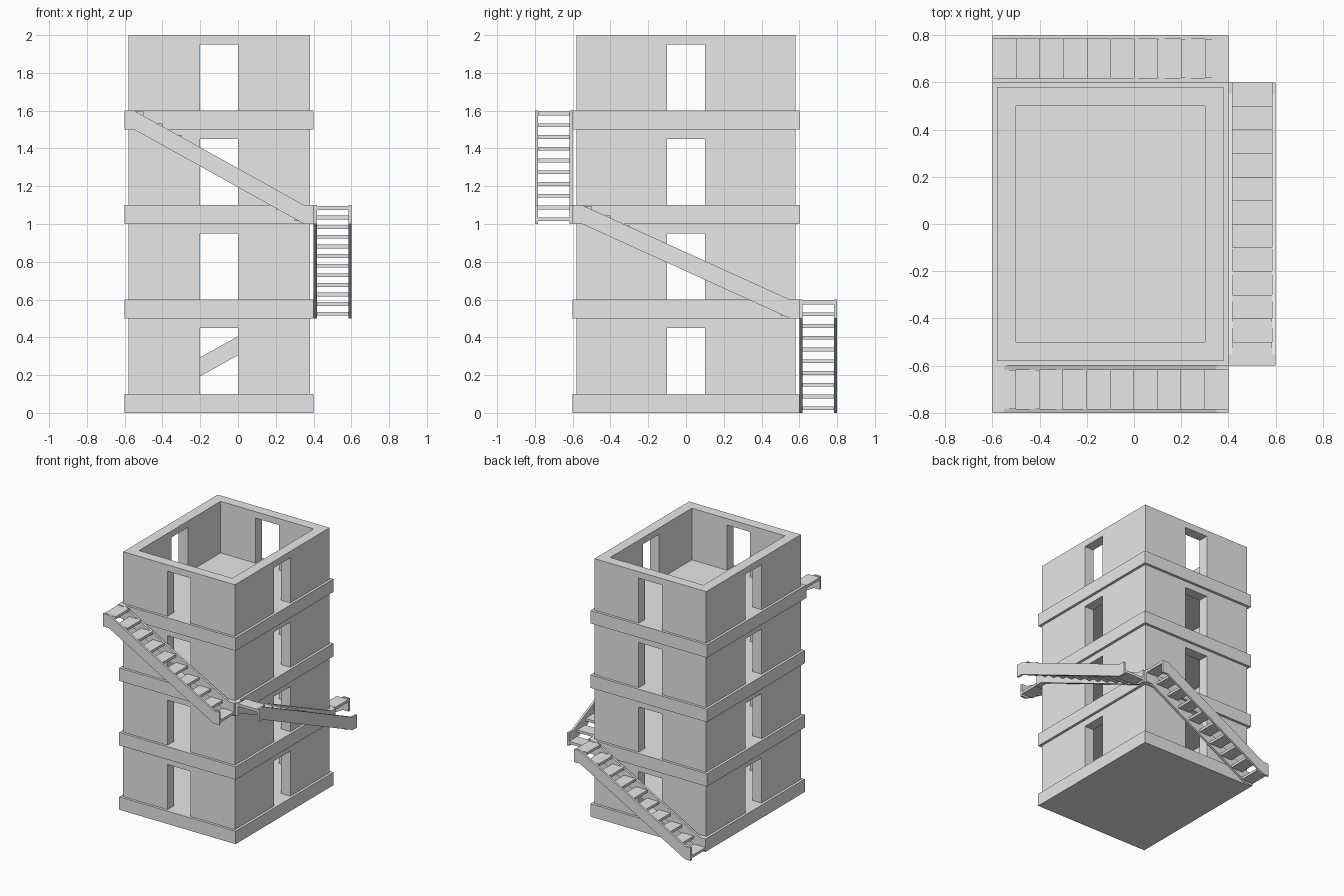
import bpy
import bmesh
from mathutils import Matrix, Vector

if "Cube" in bpy.data.objects:
    bpy.data.objects.remove(bpy.data.objects["Cube"], do_unlink=True)

# One plain grey for the whole building
grey = bpy.data.materials.new("plain_grey")
grey.use_nodes = True
grey.diffuse_color = (0.8, 0.8, 0.8, 1)
grey.node_tree.nodes["Principled BSDF"].inputs["Base Color"].default_value = (0.8, 0.8, 0.8, 1)

CENTRE_X = -0.1
STOREY = 0.5
SLAB = 0.1


def finish(name, bm):
    bmesh.ops.recalc_face_normals(bm, faces=bm.faces)
    mesh = bpy.data.meshes.new(name)
    bm.to_mesh(mesh)
    bm.free()
    mesh.materials.append(grey)
    obj = bpy.data.objects.new(name, mesh)
    bpy.context.collection.objects.link(obj)
    return obj


def add_box(bm, lo, hi):
    lo, hi = Vector(lo), Vector(hi)
    matrix = Matrix.Translation((lo + hi) / 2) @ Matrix.Diagonal((hi - lo).to_4d())
    bmesh.ops.create_cube(bm, size=1, matrix=matrix)


def box(name, lo, hi):
    bm = bmesh.new()
    add_box(bm, lo, hi)
    return finish(name, bm)


def centred_box(name, width, depth, z0, z1):
    return box(name, (CENTRE_X - width / 2, -depth / 2, z0),
               (CENTRE_X + width / 2, depth / 2, z1))


def cut(obj, cutter):
    mod = obj.modifiers.new("opening", 'BOOLEAN')
    mod.operation = 'DIFFERENCE'
    mod.solver = 'EXACT'
    mod.object = cutter
    cutter.hide_render = True
    bpy.context.view_layer.objects.active = obj
    bpy.ops.object.modifier_apply(modifier=mod.name)
    bpy.data.objects.remove(cutter, do_unlink=True)


# Walls of one storey: hollow, with a doorway through all four sides
walls = centred_box("storey_walls", 0.96, 1.16, SLAB, STOREY)
cut(walls, centred_box("room_cutter", 0.8, 1.0, 0, 0.7))
cut(walls, centred_box("front_door_cutter", 0.2, 2, 0, 0.45))
cut(walls, centred_box("side_door_cutter", 2, 0.2, 0, 0.45))

# Repeat the storey and lay a projecting floor slab under each
for level in range(4):
    z = level * STOREY
    centred_box("floor_slab", 1.0, 1.2, z, z + SLAB)
    if level:
        upper = walls.copy()
        upper.location.z = z
        bpy.context.collection.objects.link(upper)


def stair(name, length, steps, matrix):
    """Flight rising along local +x from the origin, 0.2 wide along +y."""
    run = 0.05
    outline = [(0, 0), (run, 0), (length - run, STOREY), (length, STOREY),
               (length, STOREY + SLAB), (length - run, STOREY + SLAB),
               (run, SLAB), (0, SLAB)]
    # Two stringers with level ends
    bm = bmesh.new()
    for y, thick in ((0, 0.018), (0.184, 0.016)):
        face = bm.faces.new([bm.verts.new((x, y, z)) for x, z in outline])
        side = bmesh.ops.extrude_face_region(bm, geom=[face])["geom"]
        moved = [v for v in side if isinstance(v, bmesh.types.BMVert)]
        bmesh.ops.translate(bm, verts=moved, vec=(0, thick, 0))
    bm.transform(matrix)
    finish(name + "_stringers", bm)
    # Open treads between them
    bm = bmesh.new()
    tread = length / steps
    for i in range(steps):
        z = 0.015 + 0.56 * i / (steps - 1)
        add_box(bm, (i * tread, 0.018, z), ((i + 1) * tread, 0.184, z + 0.02))
    bm.transform(matrix)
    finish(name + "_treads", bm)


def frame(along, outward, origin):
    m = Matrix((along, outward, (0, 0, 1))).transposed().to_4x4()
    return Matrix.Translation(origin) @ m


# Three flights winding around the tower
stair("back_stair", 1.0, 10, frame((1, 0, 0), (0, 1, 0), (-0.6, 0.6, 0)))
stair("side_stair", 1.2, 12, frame((0, -1, 0), (1, 0, 0), (0.4, 0.6, STOREY)))
stair("front_stair", 1.0, 10, frame((-1, 0, 0), (0, -1, 0), (0.4, -0.6, 2 * STOREY)))
